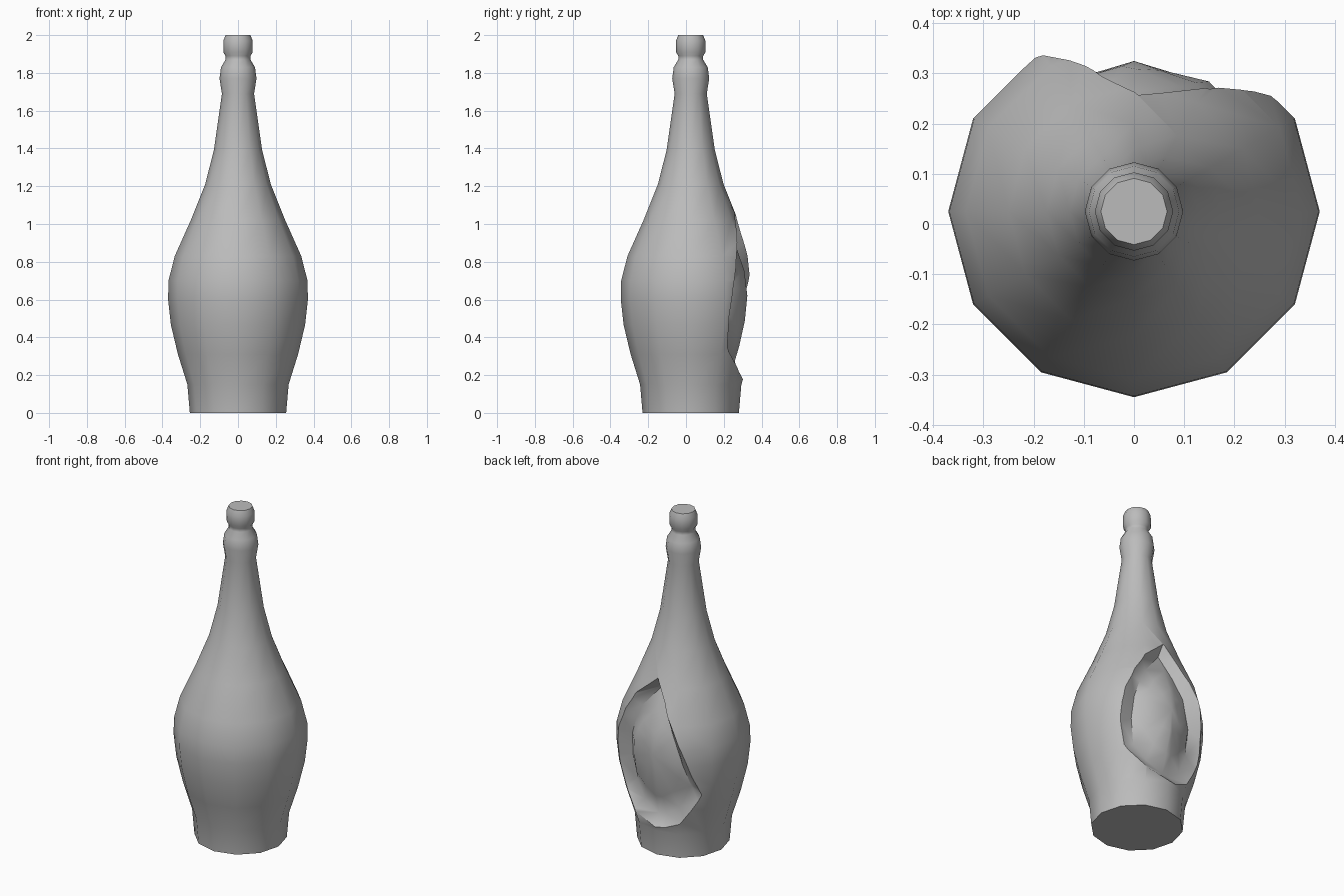
import bpy, bmesh, math
from mathutils import Vector

SIDES = 12
CENTRE_Y = 0.025
DEPTH = 0.07

cube = bpy.data.objects.get("Cube")
if cube:
    bpy.data.objects.remove(cube, do_unlink=True)

glass = bpy.data.materials.new("plain_grey")
glass.use_nodes = True
grey = (0.5, 0.5, 0.5, 1)
glass.diffuse_color = grey
glass.node_tree.nodes["Principled BSDF"].inputs["Base Color"].default_value = grey

# Bottle profile: radius, height
PROFILE = [(.255, 0), (.268, .15), (.318, .31), (.355, .465), (.37, .6), (.368, .7),
           (.335, .83), (.25, 1.02), (.174, 1.21), (.128, 1.39), (.085, 1.69),
           (.098, 1.77), (.09, 1.83), (.066, 1.87), (.066, 1.89), (.078, 1.91),
           (.078, 1.97), (.066, 2)]

# Outline of the recess on the back: azimuth in degrees, height
OUTLINE = [(88, 1.06), (56, .9), (47, .8), (40, .68), (36, .52), (38, .35), (58, .24),
           (88, .18), (102, .18), (125, .25), (142, .41), (130, .57), (118, .76), (106, .9)]


def polar(radius, degrees, z):
    a = math.radians(degrees)
    return Vector((radius * math.cos(a), CENTRE_Y + radius * math.sin(a), z))


def wall_radius(degrees, z):
    """Distance from the axis to the faceted wall."""
    for (r0, z0), (r1, z1) in zip(PROFILE, PROFILE[1:]):
        if z <= z1:
            r = r0 + (r1 - r0) * (max(z, 0) - z0) / (z1 - z0)
            break
    half = 180 / SIDES
    off = math.radians(degrees % (2 * half) - half)
    return r * math.cos(math.radians(half)) / math.cos(off)


def bridge(bm, a, b):
    n = len(a)
    for i in range(n):
        bm.faces.new((a[i], a[(i + 1) % n], b[(i + 1) % n], b[i]))


def make_object(name, bm):
    bmesh.ops.recalc_face_normals(bm, faces=bm.faces)
    mesh = bpy.data.meshes.new(name)
    bm.to_mesh(mesh)
    bm.free()
    mesh.materials.append(glass)
    obj = bpy.data.objects.new(name, mesh)
    bpy.context.collection.objects.link(obj)
    return obj


# Turned body with closed base and top
bm = bmesh.new()
rings = [[bm.verts.new(polar(r, 360 * i / SIDES, z)) for i in range(SIDES)] for r, z in PROFILE]
for low, high in zip(rings, rings[1:]):
    bridge(bm, low, high)
bm.faces.new(rings[0])
bm.faces.new(rings[-1])
bottle = make_object("bottle", bm)

# Recess cutter: curved floor, sloped rim, flat outer lid
MID = (90, .62)
bm = bmesh.new()


def cutter_ring(scale, offset):
    ring = []
    for az, z in OUTLINE:
        a = MID[0] + (az - MID[0]) * scale
        h = MID[1] + (z - MID[1]) * scale
        ring.append(bm.verts.new(polar(wall_radius(a, h) + offset, a, h)))
    return ring


floor = [cutter_ring(s, -DEPTH) for s in (.3, .6, .86)]
rim = cutter_ring(1.06, DEPTH * .06 / .14)
lid = [bm.verts.new(polar(.55, az, z)) for az, z in OUTLINE]
loops = floor + [rim, lid]
for a, b in zip(loops, loops[1:]):
    bridge(bm, a, b)
for ring, radius in ((floor[0], wall_radius(*MID) - DEPTH), (lid, .6)):
    hub = bm.verts.new(polar(radius, *MID))
    for i in range(len(ring)):
        bm.faces.new((ring[i], ring[(i + 1) % len(ring)], hub))
bmesh.ops.triangulate(bm, faces=bm.faces)
cutter = make_object("recess_cutter", bm)
cutter.hide_render = True

# Cut the recess, then apply and smooth
mod = bottle.modifiers.new("recess", "BOOLEAN")
mod.operation = "DIFFERENCE"
mod.solver = "EXACT"
mod.object = cutter
bpy.ops.object.select_all(action="DESELECT")
bottle.select_set(True)
bpy.context.view_layer.objects.active = bottle
bpy.ops.object.modifier_apply(modifier=mod.name)
bpy.data.objects.remove(cutter, do_unlink=True)
bpy.ops.object.shade_smooth_by_angle(angle=math.radians(50))
